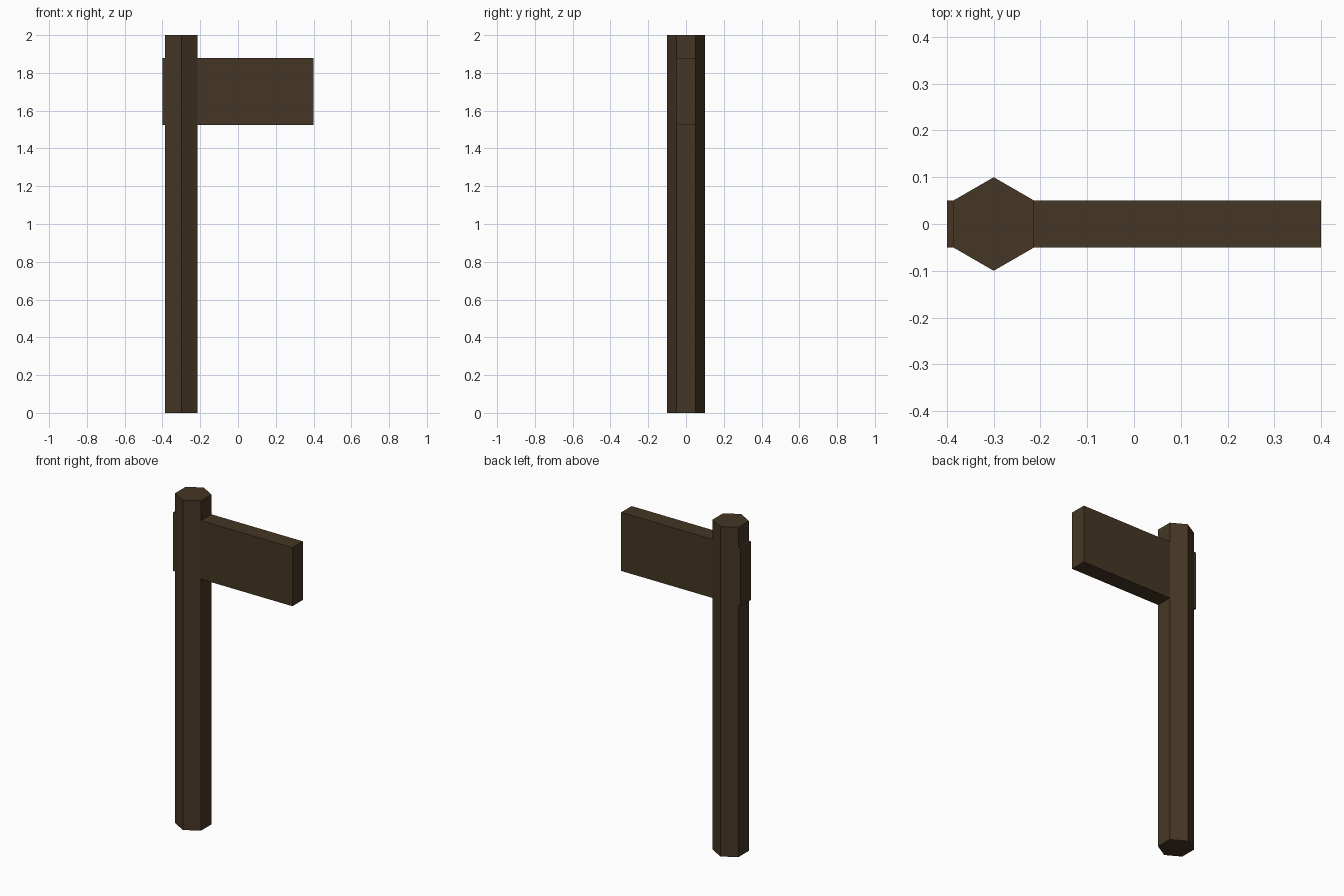
import bpy

if "Cube" in bpy.data.objects:
    bpy.data.objects.remove(bpy.data.objects["Cube"])

wood = bpy.data.materials.new("dark_wood")
wood.diffuse_color = (0.060, 0.037, 0.018, 1.0)
wood.use_nodes = True
wood.node_tree.nodes["Principled BSDF"].inputs["Base Color"].default_value = wood.diffuse_color

# Hexagonal post, corners pointing to front and back
bpy.ops.mesh.primitive_cylinder_add(vertices=6, radius=0.1, depth=2.0, location=(-0.3, 0, 1.0))
post = bpy.context.object
post.name = "post"
post.data.materials.append(wood)

# Sign board passing through the post
z_bottom, z_top = 1.525, 1.88
bpy.ops.mesh.primitive_cube_add(size=1, location=(0, 0, (z_bottom + z_top) / 2))
board = bpy.context.object
board.name = "sign_board"
board.scale = (0.8, 0.1, z_top - z_bottom)
bpy.ops.object.transform_apply(location=False, rotation=False, scale=True)
board.data.materials.append(wood)
